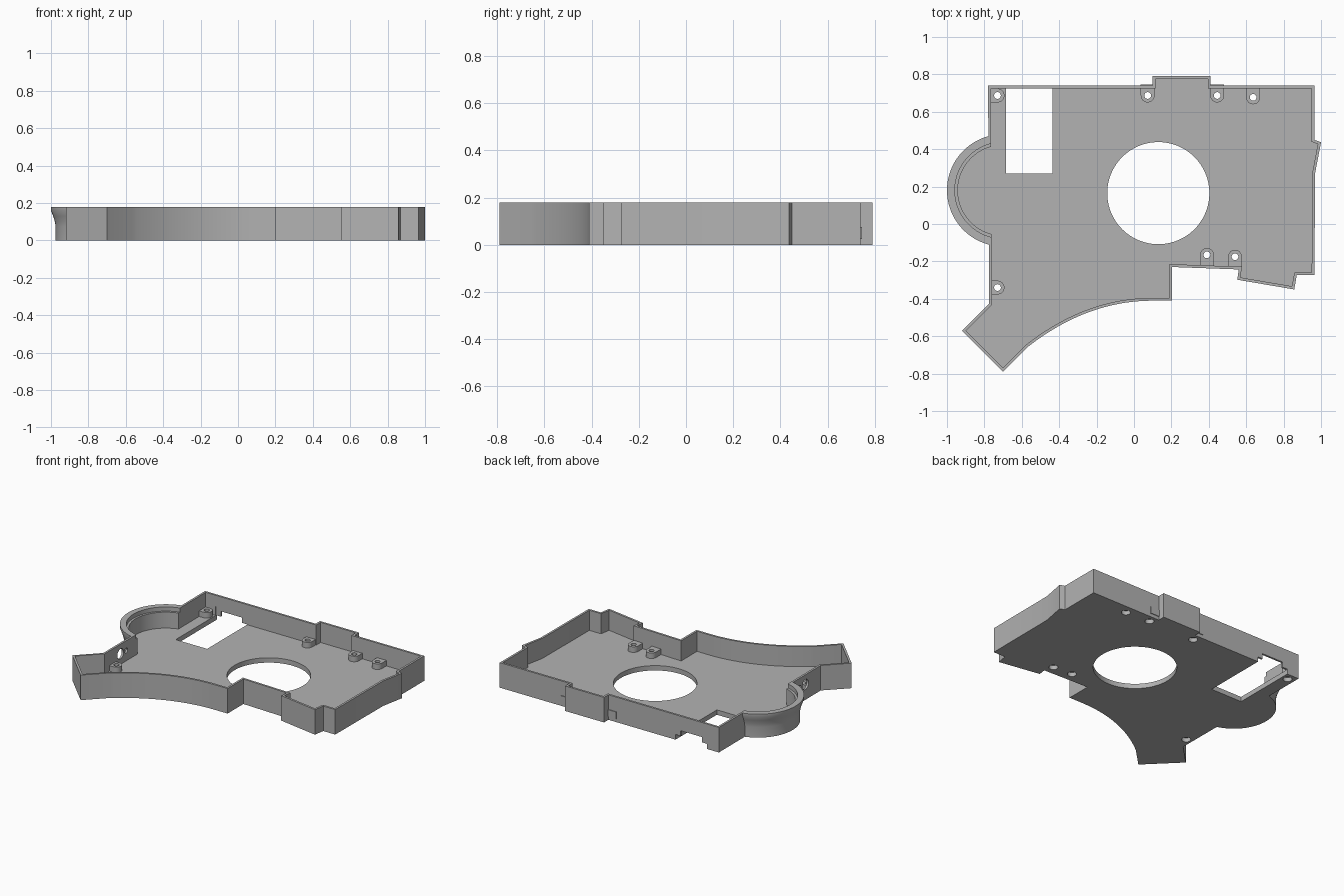
import bpy, bmesh, math
from mathutils import Vector

if "Cube" in bpy.data.objects:
    bpy.data.objects.remove(bpy.data.objects["Cube"])

HEIGHT, FLOOR, WALL = 0.18, 0.035, 0.015
BULGE = (-0.70, 0.18)

grey = bpy.data.materials.new("matte grey")
grey.use_nodes = True
colour = (0.45, 0.45, 0.45, 1)
grey.diffuse_color = colour
grey.node_tree.nodes["Principled BSDF"].inputs["Base Color"].default_value = colour


def finish(name, bm):
    bmesh.ops.recalc_face_normals(bm, faces=bm.faces)
    mesh = bpy.data.meshes.new(name)
    bm.to_mesh(mesh)
    bm.free()
    mesh.materials.append(grey)
    obj = bpy.data.objects.new(name, mesh)
    bpy.context.collection.objects.link(obj)
    return obj


def prism(name, points, z0, z1):
    bm = bmesh.new()
    face = bm.faces.new([bm.verts.new((p[0], p[1], z0)) for p in points])
    top = bmesh.ops.extrude_face_region(bm, geom=[face])["geom"]
    bmesh.ops.translate(bm, vec=(0, 0, z1 - z0),
                        verts=[v for v in top if isinstance(v, bmesh.types.BMVert)])
    return finish(name, bm)


def box(name, x0, x1, y0, y1, z0, z1):
    return prism(name, [(x0, y0), (x1, y0), (x1, y1), (x0, y1)], z0, z1)


def circle(cx, cy, r, n=32):
    return [(cx + r * math.cos(math.tau * i / n), cy + r * math.sin(math.tau * i / n))
            for i in range(n)]


def lathe(name, centre, profile, n=96):
    # Solid of revolution from (radius, z) pairs, capped at both ends
    bm = bmesh.new()
    rings = [[bm.verts.new((x, y, z)) for x, y in circle(*centre, r, n)] for r, z in profile]
    for a, b in zip(rings, rings[1:]):
        for i in range(n):
            j = (i + 1) % n
            bm.faces.new((a[i], a[j], b[j], b[i]))
    bm.faces.new(rings[0])
    bm.faces.new(rings[-1])
    return finish(name, bm)


def combine(target, other, operation):
    mod = target.modifiers.new(operation, "BOOLEAN")
    mod.operation, mod.object, mod.solver = operation, other, "EXACT"
    bpy.context.view_layer.objects.active = target
    bpy.ops.object.modifier_apply(modifier=mod.name)
    bpy.data.objects.remove(other)


def inset(points, d):
    # Mitred inward offset of a clockwise outline
    result = []
    for i, p in enumerate(points):
        p, a, b = Vector(p), Vector(points[i - 1]), Vector(points[(i + 1) % len(points)])
        e, f = (p - a).normalized(), (b - p).normalized()
        n1, n2 = Vector((e.y, -e.x)), Vector((f.y, -f.x))
        result.append(p + (n1 + n2) * d / (1 + n1.dot(n2)))
    return result


# Outline of the case, clockwise, with a curved front edge
outline = [(-0.78, 0.74), (0.10, 0.74), (0.10, 0.79), (0.41, 0.79), (0.41, 0.74),
           (0.965, 0.74), (0.965, 0.45), (1.0, 0.437), (0.968, 0.27), (0.965, -0.273),
           (0.87, -0.273), (0.857, -0.35), (0.552, -0.298), (0.56, -0.243),
           (0.204, -0.23), (0.204, -0.41)]
start, control, end = Vector((0.1, -0.41)), Vector((-0.25, -0.41)), Vector((-0.565, -0.655))
for i in range(25):
    t = i / 24
    outline.append(tuple(start * (1 - t) ** 2 + control * 2 * t * (1 - t) + end * t * t))
outline += [(-0.70, -0.79), (-0.92, -0.57), (-0.775, -0.425)]

# Body with flared round bulge on the right side
case = prism("case_tray", outline, 0, HEIGHT)
flare = [(0.275, 0), (0.275, 0.075), (0.279, 0.10), (0.288, 0.13), (0.30, 0.16), (0.30, HEIGHT)]
combine(case, lathe("bulge", BULGE, flare), "UNION")

# Hollow inside, with a small ledge in the bulge
combine(case, prism("cavity", inset(outline, WALL), FLOOR, HEIGHT + 0.1), "DIFFERENCE")
ledge = [(0.242, FLOOR), (0.242, 0.15), (0.258, 0.15), (0.258, HEIGHT + 0.1)]
combine(case, lathe("bulge_cavity", BULGE, ledge), "DIFFERENCE")

# Screw bosses: position and direction to the wall they join
bosses = [(-0.73, 0.687, -1, 0), (0.073, 0.687, 0, 1), (0.445, 0.687, 0, 1),
          (0.637, 0.677, 0, 1), (0.39, -0.165, 0, -1), (0.54, -0.175, 0, -1),
          (-0.73, -0.34, -1, 0)]
R = 0.037
for x, y, dx, dy in bosses:
    base = math.atan2(dy, dx) + math.pi / 2
    shape = [(x + R * math.cos(base + math.pi * i / 16), y + R * math.sin(base + math.pi * i / 16))
             for i in range(17)]
    reach = 0.043 if dx else 0.058
    for side in (-1, 1):
        shape.append((x + dx * reach - side * -dy * R, y + dy * reach - side * dx * R))
    # order the two wall corners so that the outline stays simple
    if (Vector(shape[-2]) - Vector(shape[-3])).length > (Vector(shape[-1]) - Vector(shape[-3])).length:
        shape[-1], shape[-2] = shape[-2], shape[-1]
    combine(case, prism("boss", shape, FLOOR - 0.01, 0.075), "UNION")
for x, y, dx, dy in bosses:
    drill = [(0.03, -0.05), (0.03, 0.03), (0.018, 0.03), (0.018, 0.2)]
    combine(case, lathe("drill", (x, y), drill, 32), "DIFFERENCE")

# Large round opening and rectangular opening with a stepped notch in the back wall
combine(case, prism("round_cut", circle(0.13, 0.165, 0.273, 96), -0.1, 0.1), "DIFFERENCE")
combine(case, box("window_cut", -0.685, -0.435, 0.27, 0.726, -0.1, 0.1), "DIFFERENCE")
combine(case, box("low_notch", -0.685, -0.435, 0.70, 0.80, -0.1, 0.037), "DIFFERENCE")
combine(case, box("high_notch", -0.645, -0.475, 0.70, 0.80, -0.1, 0.075), "DIFFERENCE")

# Two round ports through the right side wall
for y, r in ((-0.25, 0.036), (-0.185, 0.018)):
    port = prism("port", circle(0, 0, r), -0.05, 0.05)
    port.rotation_euler = (0, math.pi / 2, 0)
    port.location = (-0.775, y, 0.11)
    bpy.context.view_layer.update()
    combine(case, port, "DIFFERENCE")

bpy.ops.object.select_all(action="DESELECT")
case.select_set(True)
bpy.context.view_layer.objects.active = case
bpy.ops.object.shade_smooth_by_angle(angle=math.radians(25))
